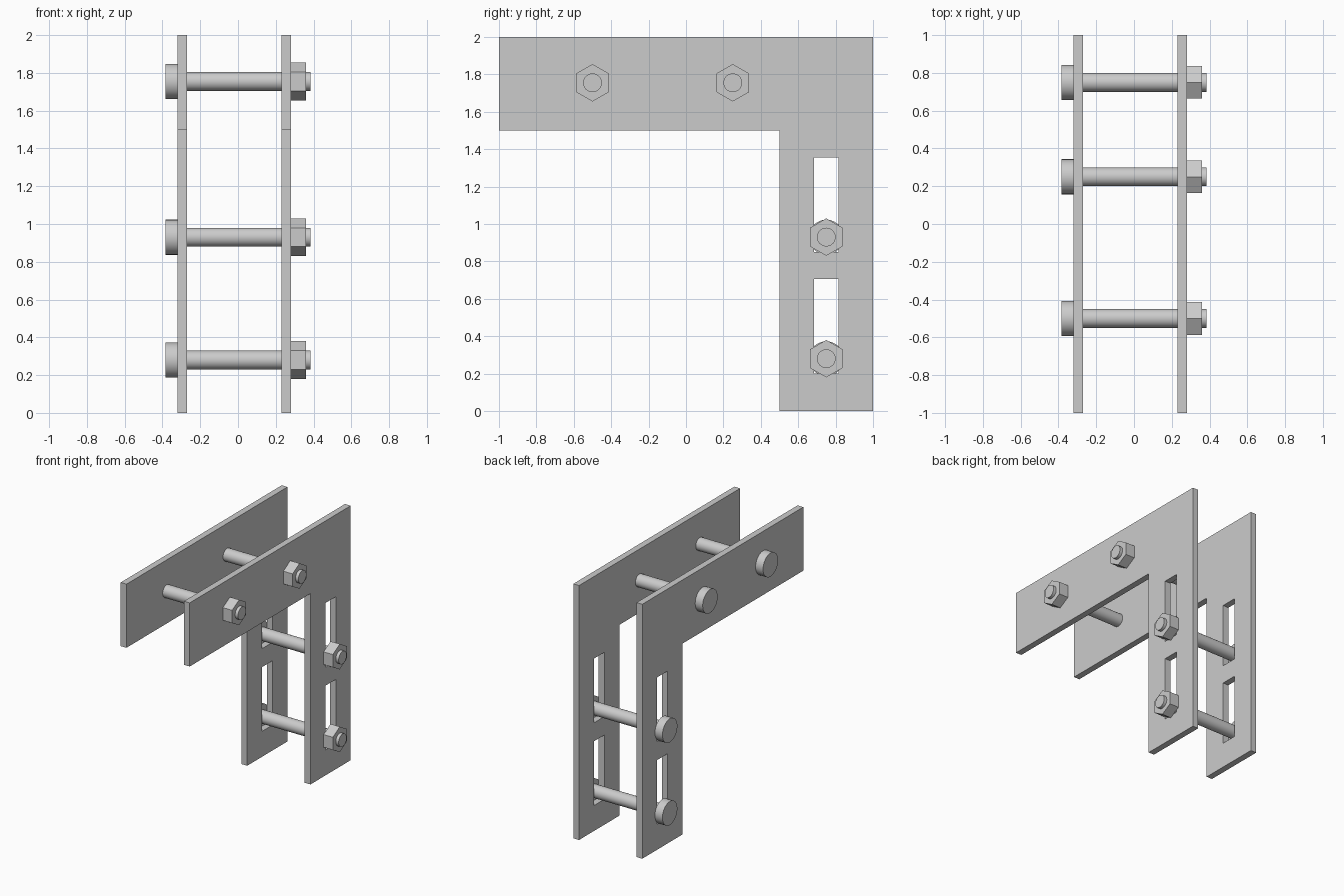
import bpy, bmesh
from math import pi, radians
from mathutils import Matrix, Vector

cube = bpy.data.objects.get("Cube")
if cube:
    bpy.data.objects.remove(cube, do_unlink=True)

steel = bpy.data.materials.new("grey steel")
steel.use_nodes = True
steel.diffuse_color = (0.6, 0.6, 0.6, 1)
steel.node_tree.nodes["Principled BSDF"].inputs["Base Color"].default_value = (0.6, 0.6, 0.6, 1)


def add_object(name, bm):
    bmesh.ops.recalc_face_normals(bm, faces=bm.faces[:])
    mesh = bpy.data.meshes.new(name)
    bm.to_mesh(mesh)
    bm.free()
    mesh.materials.append(steel)
    obj = bpy.data.objects.new(name, mesh)
    bpy.context.collection.objects.link(obj)
    return obj


def rectangle(y0, y1, z0, z1):
    return [(y0, z0), (y1, z0), (y1, z1), (y0, z1)]


def plate(name, x, thickness, loops):
    """Flat outline with holes, extruded along x."""
    bm = bmesh.new()
    for loop in loops:
        verts = [bm.verts.new((x, y, z)) for y, z in loop]
        for a, b in zip(verts, verts[1:] + verts[:1]):
            bm.edges.new((a, b))
    bmesh.ops.triangle_fill(bm, edges=bm.edges[:], use_beauty=True, normal=(1, 0, 0))
    out = bmesh.ops.extrude_face_region(bm, geom=bm.faces[:], use_keep_orig=True)
    moved = [g for g in out["geom"] if isinstance(g, bmesh.types.BMVert)]
    bmesh.ops.translate(bm, verts=moved, vec=(thickness, 0, 0))
    return add_object(name, bm)


def rod(name, x0, x1, y, z, radius, sides):
    """Cylinder or prism lying along x."""
    bm = bmesh.new()
    place = Matrix.Translation(Vector(((x0 + x1) / 2, y, z))) @ Matrix.Rotation(pi / 2, 4, "Y")
    # Turn a corner of the prism to the top
    flip = Matrix.Rotation(pi / 2, 4, "Z") if sides % 4 == 0 else Matrix.Identity(4)
    bmesh.ops.create_cone(bm, cap_ends=True, segments=sides, radius1=radius,
                          radius2=radius, depth=x1 - x0, matrix=place @ flip)
    # Hexagon corners must point straight up and down
    if sides == 6 and max(v.co.z for v in bm.verts) - z < radius * 0.95:
        bmesh.ops.rotate(bm, verts=bm.verts[:], cent=(0, y, z),
                         matrix=Matrix.Rotation(pi / 6, 3, "X"))
    return add_object(name, bm)


# Two L-shaped side plates with a pair of slots in the upright
outline = [(-1, 2), (-1, 1.5), (0.5, 1.5), (0.5, 0), (1, 0), (1, 2)]
slots = [rectangle(0.685, 0.815, 0.2, 0.705), rectangle(0.685, 0.815, 0.85, 1.355)]
for side, x in (("right", -0.32), ("left", 0.23)):
    plate(side + "_plate", x, 0.05, [outline] + slots)

# Bolts through both plates, each with a round head and a hex nut
bolts = {"arm_front": (-0.5, 1.755), "arm_rear": (0.25, 1.755),
         "upper_slot": (0.75, 0.93), "lower_slot": (0.75, 0.28)}
round_parts = []
for place, (y, z) in bolts.items():
    round_parts.append(rod(place + "_bolt_shaft", -0.33, 0.385, y, z, 0.05, 32))
    round_parts.append(rod(place + "_bolt_head", -0.385, -0.32, y, z, 0.093, 32))
    rod(place + "_nut", 0.28, 0.36, y, z, 0.1, 6)

# Smooth the round parts, keeping their rims sharp
bpy.ops.object.select_all(action="DESELECT")
for part in round_parts:
    part.select_set(True)
bpy.context.view_layer.objects.active = round_parts[0]
bpy.ops.object.shade_smooth_by_angle(angle=radians(30))
